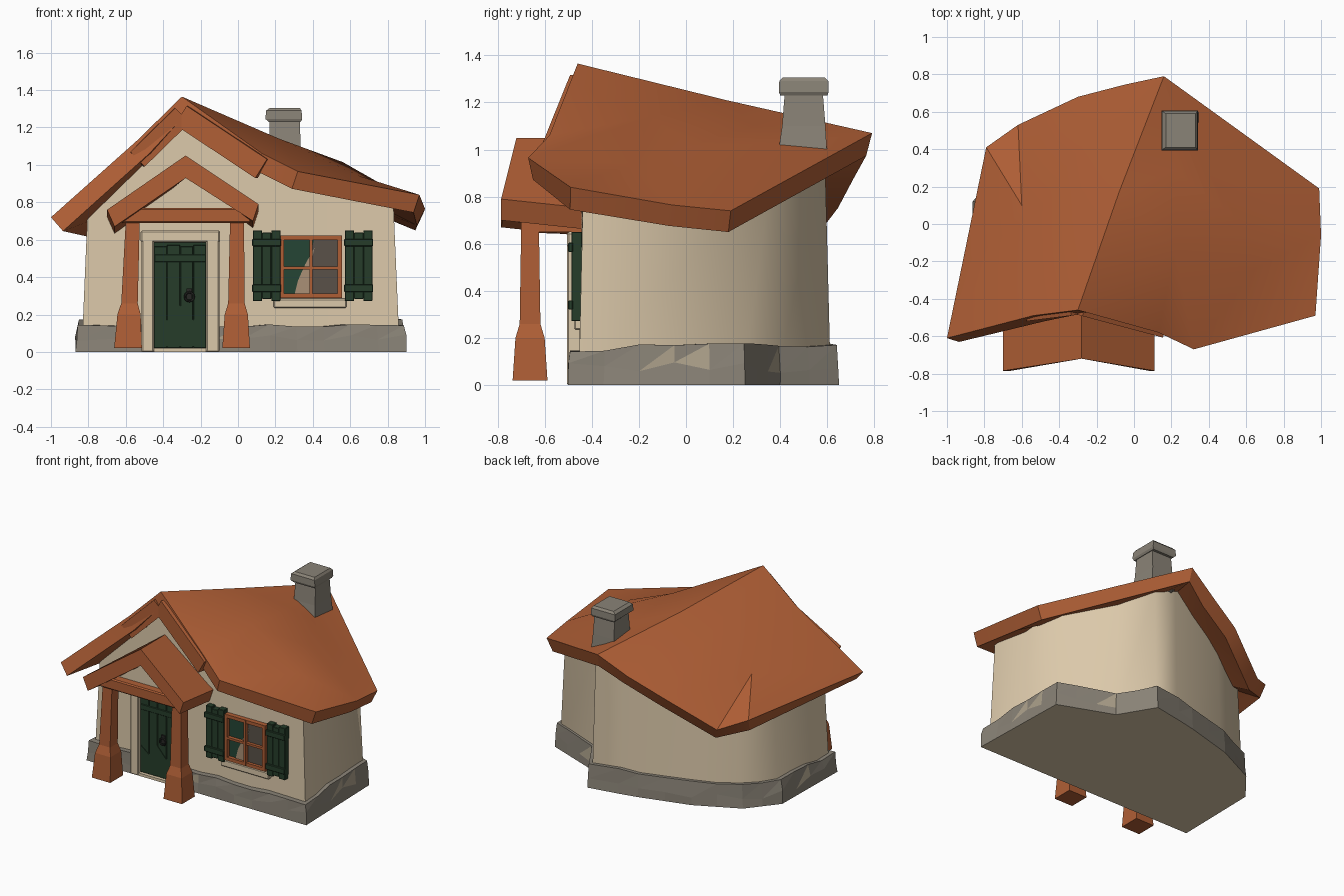
import bpy, bmesh, math, random
from mathutils import Vector
from mathutils.bvhtree import BVHTree

random.seed(4)
if "Cube" in bpy.data.objects:
    bpy.data.objects.remove(bpy.data.objects["Cube"], do_unlink=True)


def material(name, r, g, b):
    mat = bpy.data.materials.new(name)
    mat.use_nodes = True
    mat.diffuse_color = (r, g, b, 1)
    mat.node_tree.nodes["Principled BSDF"].inputs["Base Color"].default_value = (r, g, b, 1)
    return mat


TERRACOTTA = material("terracotta", .43, .113, .036)
PLASTER = material("plaster", .71, .58, .4)
STONE = material("stone", .255, .228, .185)
PALE_STONE = material("pale stone", .42, .36, .26)
GREEN = material("dark green paint", .019, .046, .023)
IRON = material("iron", .02, .02, .018)
GLASS = material("window green", .018, .06, .036)
ROOM = material("room grey", .1, .083, .065)
CURTAIN = material("curtain", .4, .28, .18)


def finish(name, bm, *mats, angle=None):
    """Turn a bmesh into an object, optionally smooth below an angle."""
    bmesh.ops.recalc_face_normals(bm, faces=bm.faces[:])
    mesh = bpy.data.meshes.new(name)
    bm.to_mesh(mesh)
    bm.free()
    obj = bpy.data.objects.new(name, mesh)
    bpy.context.collection.objects.link(obj)
    for mat in mats:
        mesh.materials.append(mat)
    if angle:
        bpy.ops.object.select_all(action="DESELECT")
        obj.select_set(True)
        bpy.context.view_layer.objects.active = obj
        bpy.ops.object.shade_smooth_by_angle(angle=math.radians(angle))
    return obj


def loft(name, rings, mat, angle=None, cap=True):
    """Skin a list of closed rings with equal point counts."""
    bm = bmesh.new()
    rows = [[bm.verts.new(p) for p in ring] for ring in rings]
    for low, high in zip(rows, rows[1:]):
        for i in range(len(low)):
            j = (i + 1) % len(low)
            bm.faces.new((low[i], low[j], high[j], high[i]))
    if cap:
        bm.faces.new(rows[0])
        bm.faces.new(rows[-1])
    return finish(name, bm, mat, angle=angle)


def box(name, x, y, z, mat, bevel=0):
    """Box between (low, high) pairs."""
    bm = bmesh.new()
    bmesh.ops.create_cube(bm, size=1)
    for v in bm.verts:
        v.co = [lo + (c + .5) * (hi - lo) for c, (lo, hi) in zip(v.co, (x, y, z))]
    if bevel:
        bmesh.ops.bevel(bm, geom=bm.edges[:], offset=bevel, segments=1, affect="EDGES")
    return finish(name, bm, mat)


def square(cx, cy, z, hx, hy=None):
    hy = hy or hx
    return [(cx + a * hx, cy + b * hy, z) for a, b in ((-1, -1), (1, -1), (1, 1), (-1, 1))]


def plate(name, outline, y, mat):
    """Thin upright plate from an x, z outline."""
    return loft(name, [[(x, y + d, z) for x, z in outline] for d in (0, .004)], mat)


def beam(name, start, end, wide, high, mat):
    """Squared timber between two points."""
    a, b = Vector(start), Vector(end)
    along = (b - a).normalized()
    side = along.cross(Vector((0, 0, 1))).normalized() * wide / 2
    up = side.cross(along).normalized() * high / 2
    rings = [[p + side * s + up * t for s, t in ((-1, -1), (1, -1), (1, 1), (-1, 1))] for p in (a, b)]
    return loft(name, rings, mat)


# Main roof: crooked ridge, folded slopes with a valley at the back, thick slab
points = dict(
    R=(-.3, -.46, 1.365), S=(-.08, .17, 1.21), T=(.16, .79, 1.07),
    A=(.13, -.58, 1.06), B=(.32, -.67, .965), C=(.97, -.49, .84),
    D=(1, -.06, .765), E=(.99, .19, .74), G=(.65, -.24, .94), V=(.56, .02, 1.015),
    P=(.34, .36, 1.025), Q=(.22, .29, 1.1), H=(.22, -.15, 1.14),
    L=(-.54, -.49, 1.13), M=(-.28, .17, 1.06), K=(-.6, .1, .87), W=(-1, -.61, .72),
    X=(-.79, .41, .7), Y=(-.62, .53, .63), Z=(-.3, .68, .83), N=(-.05, .745, .95))
faces = ("RAH ABH BGH BCG CDG DVG DPV VPQ VQH VHG HQS RHS SQT QPT PDE PET "
         "RSML STNM LMK LKW WKX KYX KMZY MNZ")
bm = bmesh.new()
top = {k: bm.verts.new(p) for k, p in points.items()}
for f in faces.split():
    bm.faces.new([top[k] for k in f])
bm.normal_update()
roof_tree = BVHTree.FromBMesh(bm)
upper, rim = bm.faces[:], [e for e in bm.edges if e.is_boundary]
under = {v: bm.verts.new(v.co - v.normal * .1) for v in top.values()}
for f in upper:
    bm.faces.new([under[v] for v in reversed(f.verts)])
for e in rim:
    a, b = e.verts
    bm.faces.new((a, b, under[b], under[a]))
finish("main_roof", bm, TERRACOTTA, angle=32)

# Gable boards under the front edge
apex = (-.3, -.46, 1.265)
beam("right_gable_board", apex, (-.54, -.49, 1.03), .05, .11, TERRACOTTA)
beam("left_gable_board", apex, (.13, -.575, .98), .05, .12, TERRACOTTA)

# Footprint shared by the walls and the stone base
plan = [(.9, -.5), (.88, .25), (.49, .4), (.34, .65), (.12, .61), (-.02, .58),
        (-.38, .48), (-.69, .33), (-.86, .12), (-.87, -.5)]

# Walls rise into the roof slab
front = [(-.87 + 1.77 * i / 18, -.5) for i in range(1, 18)] + [(-.305, -.5)]
outline = [(x * .96, y * .93 + .01) for x, y in plan + sorted(front)]
head = []
for x, y in outline:
    x, y = x * .96, y * .96
    hit = roof_tree.ray_cast(Vector((x, y, 3)), Vector((0, 0, -1)))[0]
    head.append((x, y, hit.z - .05 if hit else .7))
loft("walls", [[(x, y, .02) for x, y in outline], head], PLASTER, angle=72, cap=False)

# Rough stone base, open at the doorway
path = [(-.12, -.5)] + plan + [(-.5, -.5)]
stops = []
for (x0, y0), (x1, y1) in zip(path, path[1:]):
    n = max(1, round(math.hypot(x1 - x0, y1 - y0) / .15))
    stops += [(x0 + (x1 - x0) * i / n, y0 + (y1 - y0) * i / n) for i in range(n)]
stops.append(path[-1])
bm = bmesh.new()
rows = []
for x, y in stops:
    r = random.uniform
    z = (.14 if y < -.3 else .17) + r(-.008, .008)
    s = r(.985, 1.005)
    rows.append([bm.verts.new(p) for p in (
        (x, y, 0), (x * s, y * s, r(.05, .1)), (x * .985, y * .985, z), (x * .9, y * .87, z))])
for a, b in zip(rows, rows[1:]):
    for i in range(3):
        quad = (a[i], b[i], b[i + 1], a[i + 1])
        if i == 1:
            bm.faces.new(quad[:3]).material_index = int(random.random() < .06)
            bm.faces.new((quad[0], quad[2], quad[3]))
        else:
            bm.faces.new(quad)
bm.faces.new([row[0] for row in rows]).material_index = 2
finish("stone_base", bm, STONE, PALE_STONE, PLASTER)

# Chimney
cx, cy = .25, .5
loft("chimney_stack", [square(cx, cy - .005, .98, .096, .104), square(cx, cy, 1.1, .085, .092),
                       square(cx, cy, 1.25, .08, .08)], STONE)
loft("chimney_cap", [square(cx, cy, 1.23, .085, .1), square(cx - .005, cy, 1.245, .098, .106),
                     square(cx - .005, cy, 1.29, .095, .104), square(cx, cy, 1.305, .08, .09)], STONE)

# Porch roof: a chevron with a recessed peak, sagging toward the wall
chevron = [(-.7, .76), (-.28, 1.05), (.11, .79), (.08, .7), (-.28, .93), (-.66, .67)]
rings = [[(x, -.72 if abs(x + .28) < .1 else -.785, z) for x, z in chevron],
         [(x, -.41, z if z > .9 else z - .04) for x, z in chevron]]
loft("porch_roof", rings, TERRACOTTA)
box("porch_beam", (-.63, .07), (-.72, -.62), (.69, .77), TERRACOTTA, .008)
plate("porch_gable_panel", [(-.55, .75), (.0, .75), (-.28, .95)], -.66, PLASTER)

# Porch posts and the beams back to the wall
for name, foot, crown in (("left", -.01, -.005), ("right", -.588, -.562)):
    loft(name + "_porch_post", [
        square(foot + (crown - foot) * t, -.662, z, h)
        for t, z, h in ((0, .02, .074), (.2, .2, .062), (.3, .26, .044), (1, .72, .037))], TERRACOTTA)
    box(name + "_porch_side_beam", (crown - .035, crown + .035), (-.64, -.42), (.65, .7), TERRACOTTA)

# Doorway
for name, x in (("left", (-.17, -.1)), ("right", (-.515, -.45))):
    box(name + "_door_jamb", x, (-.505, -.43), (0, .6), PLASTER, .006)
box("door_lintel", (-.52, -.095), (-.505, -.42), (.585, .65), PLASTER, .008)
box("door_step", (-.45, -.17), (-.5, -.43), (0, .02), PLASTER)
box("door_back", (-.455, -.165), (-.468, -.45), (.02, .59), GREEN)
for i in range(4):
    x = -.449 + i * .07
    box("door_plank", (x, x + .069), (-.482, -.46), (.022, .565 + .008 * (i % 2)), GREEN, .003)
plate("door_kick_panel", [(-.445, .03), (-.175, .03), (-.175, .22), (-.24, .17),
                          (-.31, .25), (-.38, .17), (-.445, .22)], -.486, GREEN)
box("door_rail", (-.447, -.172), (-.487, -.478), (.48, .52), GREEN, .003)
box("handle_plate", (-.275, -.245), (-.492, -.48), (.28, .34), IRON)
bpy.ops.mesh.primitive_torus_add(major_radius=.024, minor_radius=.006, major_segments=12,
                                 minor_segments=6, location=(-.26, -.495, .295),
                                 rotation=(math.pi / 2, 0, 0))
ring = bpy.context.object
ring.name = "door_ring"
ring.data.materials.append(IRON)

# Window: panes, bars and sill
plate("window_glass", [(.24, .3), (.54, .3), (.54, .61), (.24, .61)], -.452, GLASS)
plate("window_room", [(.39, .3), (.54, .3), (.54, .61), (.41, .61), (.37, .46)], -.456, ROOM)
plate("window_curtain", [(.3, .3), (.4, .3), (.385, .45), (.41, .56), (.36, .47), (.32, .38)],
      -.459, CURTAIN)
for x, w in ((.235, .024), (.39, .016), (.543, .024)):
    box("window_upright", (x - w / 2, x + w / 2), (-.48, -.43), (.29, .62), TERRACOTTA)
for z, w in ((.3, .024), (.45, .016), (.61, .024)):
    box("window_rail", (.225, .555), (-.478, -.43), (z - w / 2, z + w / 2), TERRACOTTA)
box("window_sill", (.19, .58), (-.475, -.43), (.235, .285), PLASTER, .006)

# Shutters
for name, x0 in (("right", .08), ("left", .572)):
    for i in range(3):
        x = x0 + i * .049
        drop = .012 * (i % 2)
        box(name + "_shutter_plank", (x, x + .049), (-.487, -.44), (.272 + drop, .65 - drop), GREEN, .003)
    for z in (.32, .565):
        box(name + "_shutter_batten", (x0 - .004, x0 + .151), (-.5, -.48), (z, z + .04), GREEN, .003)
